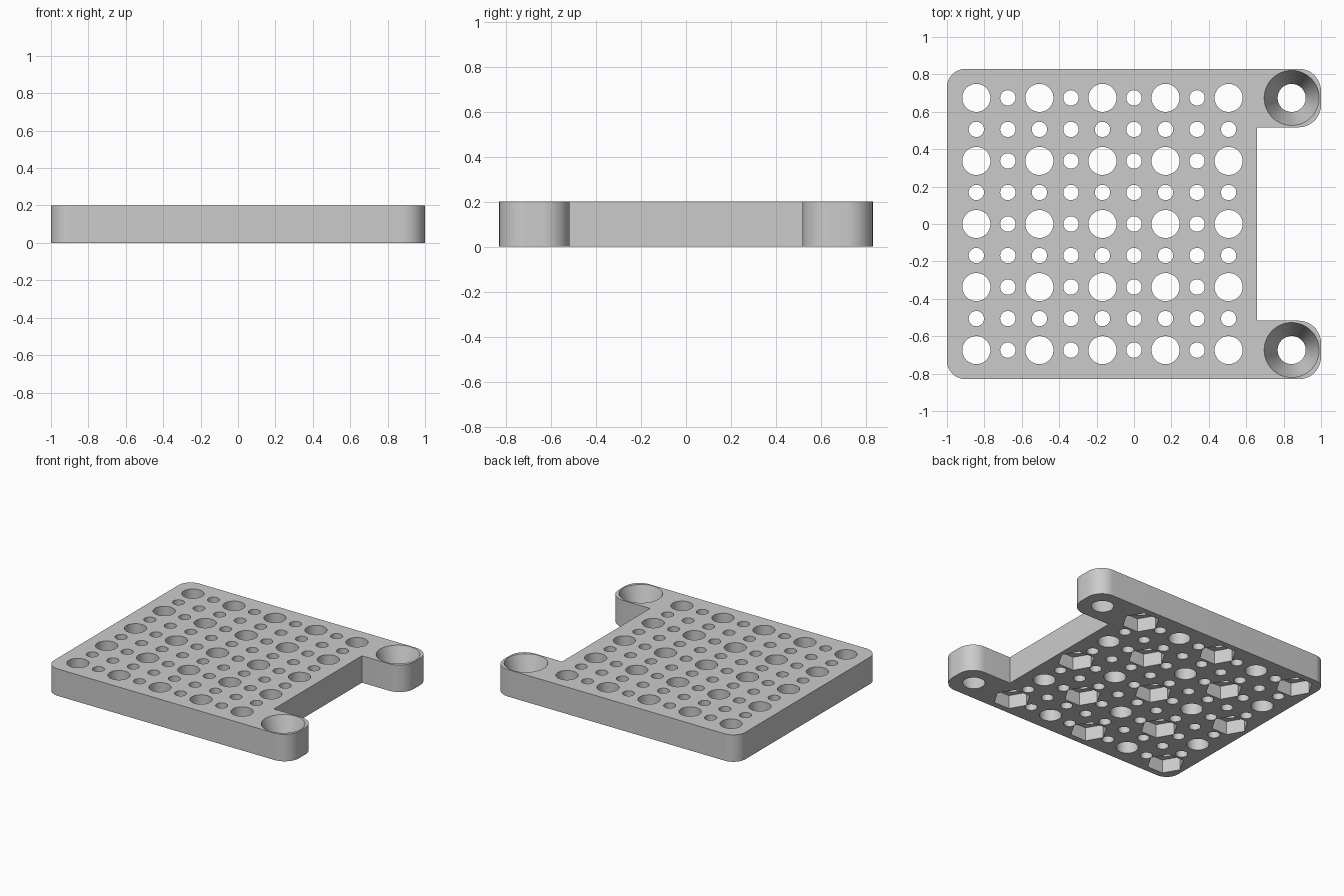
import bpy, bmesh, math
from mathutils import Matrix, Vector

if "Cube" in bpy.data.objects:
    bpy.data.objects.remove(bpy.data.objects["Cube"])

THICK = 0.2
PITCH = 0.1686
LUG_X, LUG_Y = 0.843, 0.674

grey = bpy.data.materials.new("plain grey")
grey.use_nodes = True
grey.diffuse_color = (0.6, 0.6, 0.6, 1)
grey.node_tree.nodes["Principled BSDF"].inputs["Base Color"].default_value = (0.6, 0.6, 0.6, 1)


def to_object(name, bm):
    bmesh.ops.recalc_face_normals(bm, faces=bm.faces)
    mesh = bpy.data.meshes.new(name)
    bm.to_mesh(mesh)
    bm.free()
    mesh.materials.append(grey)
    obj = bpy.data.objects.new(name, mesh)
    bpy.context.collection.objects.link(obj)
    return obj


def add_frustum(bm, x, y, z0, z1, r0, r1, sides):
    # right-angle offset keeps hexagon corners on the x axis
    spin = Matrix.Rotation(math.pi / 2, 4, "Z")
    place = Matrix.Translation((x, y, (z0 + z1) / 2))
    bmesh.ops.create_cone(bm, cap_ends=True, segments=sides, radius1=r0, radius2=r1,
                          depth=z1 - z0, matrix=place @ spin)


def rounded(corners, steps=12):
    # replace each right-angled corner (x, y, radius) with an arc
    points = []
    for i, (x, y, r) in enumerate(corners):
        here = Vector((x, y))
        if r == 0:
            points.append(here)
            continue
        before = (Vector(corners[i - 1][:2]) - here).normalized()
        after = (Vector(corners[(i + 1) % len(corners)][:2]) - here).normalized()
        centre = here + (before + after) * r
        for k in range(steps + 1):
            a = math.pi / 2 * k / steps
            points.append(centre - after * r * math.cos(a) - before * r * math.sin(a))
    return points


# Plate with two lugs
half = [(0.657, 0.517, 0), (1, 0.517, 0.12), (1, 0.83, 0.12), (-1, 0.83, 0.1)]
outline = rounded(half + [(x, -y, r) for x, y, r in reversed(half)])
bm = bmesh.new()
base = bm.faces.new([bm.verts.new((p.x, p.y, 0)) for p in outline])
top = bmesh.ops.extrude_face_region(bm, geom=[base])["geom"]
bmesh.ops.translate(bm, vec=(0, 0, THICK), verts=[v for v in top if isinstance(v, bmesh.types.BMVert)])
plate = to_object("perforated_plate", bm)

# Cutters: through holes, hexagonal nut pockets, countersunk lug holes
holes, recesses = bmesh.new(), bmesh.new()
for i in range(9):
    for j in range(9):
        x, y = -LUG_X + i * PITCH, (j - 4) * PITCH
        big = i % 2 == 0 and j % 2 == 0
        r = 0.075 if big else 0.041
        add_frustum(holes, x, y, -0.05, THICK + 0.05, r, r, 48 if big else 32)
        if big and (i + j) % 4 == 0:
            add_frustum(recesses, x, y, -0.05, 0.1, 0.127, 0.127, 6)
flare = 0.072 * 0.05 / THICK
for side in (-1, 1):
    add_frustum(recesses, LUG_X, side * LUG_Y, -0.05, THICK + 0.05,
                0.075 - flare, 0.147 + flare, 64)

bpy.context.view_layer.objects.active = plate
for name, bm in (("hole_cutter", holes), ("recess_cutter", recesses)):
    cutter = to_object(name, bm)
    cutter.hide_render = True
    mod = plate.modifiers.new(name, "BOOLEAN")
    mod.operation = "DIFFERENCE"
    mod.solver = "EXACT"
    mod.object = cutter
    bpy.ops.object.modifier_apply(modifier=mod.name)
    bpy.data.objects.remove(cutter)

# Smooth the curved walls, keep rims sharp
bpy.ops.object.select_all(action="DESELECT")
plate.select_set(True)
bpy.ops.object.shade_smooth_by_angle(angle=math.radians(30))
